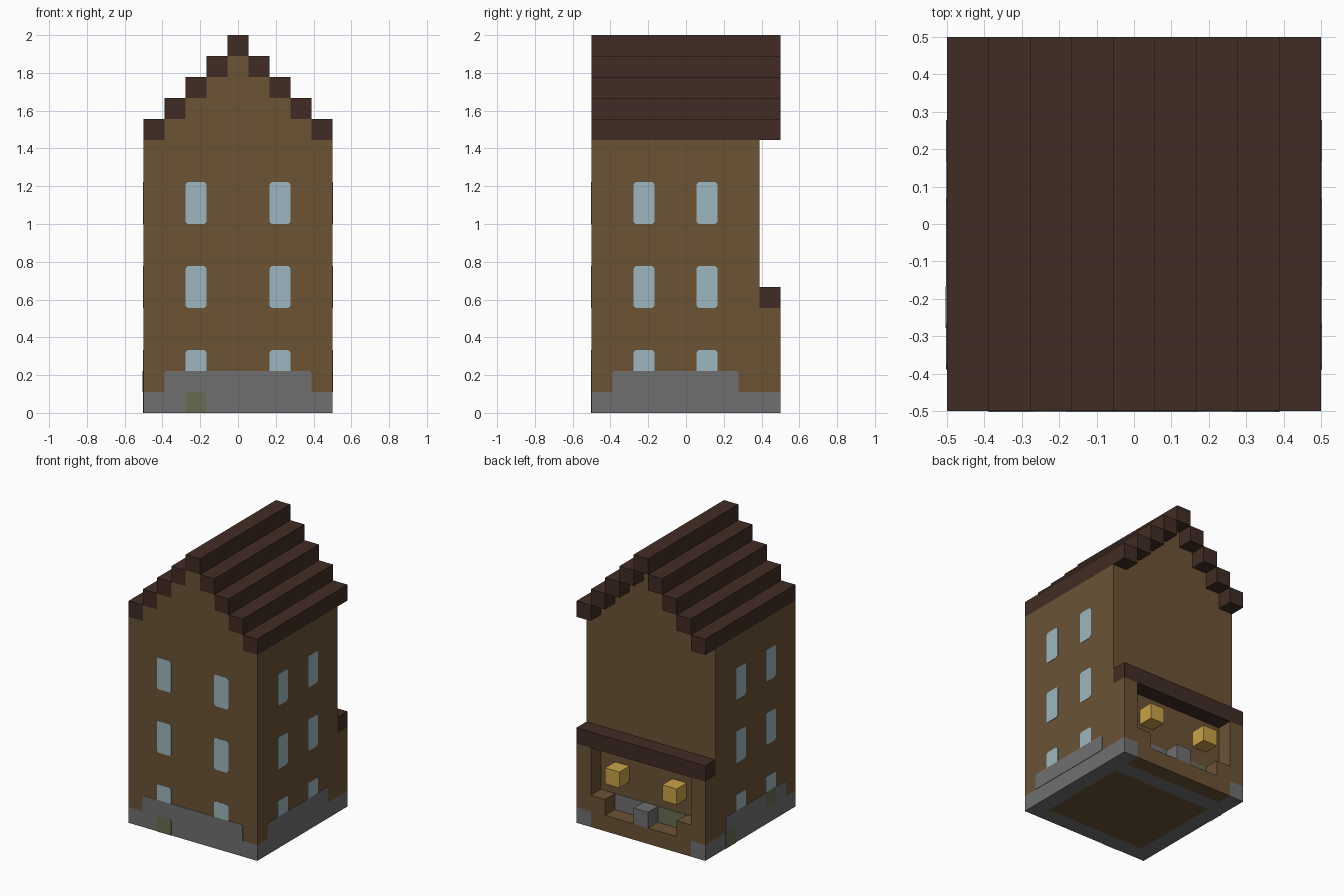
import bpy, bmesh
from mathutils import Vector

if "Cube" in bpy.data.objects:
    bpy.data.objects.remove(bpy.data.objects["Cube"], do_unlink=True)

U = 1 / 9          # one building block
HALF = 0.5
THICK = 0.003      # painted plates


def material(name, rgb):
    lin = [((c / 255 + 0.055) / 1.055) ** 2.4 for c in rgb] + [1]
    m = bpy.data.materials.new(name)
    m.use_nodes = True
    m.diffuse_color = lin
    m.node_tree.nodes["Principled BSDF"].inputs["Base Color"].default_value = lin
    return m


WALL = material("brown_wall", (107, 83, 53))
ROOF = material("dark_roof", (65, 44, 35))
STONE = material("grey_stone", (112, 112, 112))
MOSS = material("mossy_stone", (104, 107, 82))
GLASS = material("pale_glass", (157, 183, 191))
LAMP = material("yellow_lamp", (200, 163, 72))


def prism(name, points, depth, mat):
    """Extrude a closed outline along a vector."""
    bm = bmesh.new()
    face = bm.faces.new([bm.verts.new(p) for p in points])
    out = bmesh.ops.extrude_face_region(bm, geom=[face])
    verts = [g for g in out["geom"] if isinstance(g, bmesh.types.BMVert)]
    bmesh.ops.translate(bm, verts=verts, vec=depth)
    bmesh.ops.recalc_face_normals(bm, faces=bm.faces)
    mesh = bpy.data.meshes.new(name)
    bm.to_mesh(mesh)
    bm.free()
    mesh.materials.append(mat)
    obj = bpy.data.objects.new(name, mesh)
    bpy.context.collection.objects.link(obj)
    return obj


def box(name, cols, rows, levels, mat):
    """Box spanning block columns (x), rows (y) and levels (z)."""
    (a, b), (c, d), (e, f) = cols, rows, levels
    pts = [(a, c), (b, c), (b, d), (a, d)]
    base = [(x * U - HALF, y * U - HALF, e * U) for x, y in pts]
    return prism(name, base, Vector((0, 0, (f - e) * U)), mat)


def plate(name, side, span, levels, mat, cut=(0, 0)):
    """Thin painted plate; cut is the corner clip at the bottom and the top."""
    (a, b), (e, f), (lo, hi) = span, levels, cut
    outline = [(a, e + lo), (a + lo, e), (b - lo, e), (b, e + lo),
               (b, f - hi), (b - hi, f), (a + hi, f), (a, f - hi)]
    pts = []
    for s, z in outline:
        p = {"front": (s * U - HALF, -HALF, z * U),
             "right": (HALF, s * U - HALF, z * U),
             "left": (-HALF, s * U - HALF, z * U),
             "back": (s * U - HALF, HALF - U, z * U)}[side]
        if Vector(p) not in pts:
            pts.append(Vector(p))
    out = {"front": (0, -1, 0), "right": (1, 0, 0),
           "left": (-1, 0, 0), "back": (0, 1, 0)}[side]
    return prism(name, pts, Vector(out) * THICK, mat)


# Main walls with a stepped gable
profile = [(0, 1)]
for i in range(9):
    top = 13 + min(i, 8 - i)
    profile += [(i, top), (i + 1, top)]
profile.append((9, 1))
prism("main_walls", [(x * U - HALF, -HALF, z * U) for x, z in profile],
      Vector((0, 8 * U, 0)), WALL)

# Roof beams climbing to the ridge
for i in range(9):
    z = 13 + min(i, 8 - i)
    box(f"roof_beam_{i + 1}", (i, i + 1), (0, 9), (z, z + 1), ROOF)

# Foundation ring and floor
box("foundation_front", (0, 9), (0, 1), (0, 1), STONE)
box("foundation_back", (1, 8), (7, 8), (0, 1), STONE)
box("foundation_left", (8, 9), (1, 9), (0, 1), STONE)
box("foundation_right", (0, 1), (1, 9), (0, 1), STONE)
box("floor", (1, 8), (1, 7), (0, 1), WALL)

# Second stone course on each wall
plate("stone_course_front", "front", (1, 8), (1, 2), STONE, (0, 0.11))
for side in ("left", "right"):
    plate("stone_course_" + side, side, (1, 7), (1, 2), STONE, (0, 0.11))
plate("stone_course_back_a", "back", (4, 7), (1, 2), STONE)
plate("stone_course_back_b", "back", (2, 4), (1, 2), MOSS)

# Mossy stones
plate("mossy_stone_front", "front", (2, 3), (0, 1), MOSS, (0, 0.1))
plate("mossy_stone_low", "left", (6, 7), (0, 1), MOSS)
moss = plate("mossy_stone_high", "left", (2, 3), (1, 2), MOSS)
moss.location.x = -THICK / 2

# Windows: two columns, three storeys on three sides
for side, columns in (("front", (2, 6)), ("left", (2, 5)), ("right", (2, 5))):
    for c in columns:
        for low, high, clip in ((2, 3, 0), (5, 7, 0.11), (9, 11, 0.11)):
            plate(f"window_{side}_{c}_{low}", side, (c, c + 1), (low, high),
                  GLASS, (clip, 0.11))

# Shop front at the back: counter, pillars, ledge, goods and lamps
box("counter", (1, 8), (8, 9), (0, 1), WALL)
for c in (0, 8):
    box(f"pillar_{c}", (c, c + 1), (8, 9), (1, 5), WALL)
for c in (1, 7):
    box(f"counter_step_{c}", (c, c + 1), (8, 9), (1, 2), WALL)
for c in (2, 6):
    box(f"lamp_{c}", (c, c + 1), (8, 9), (3, 4), LAMP)
box("counter_stone", (4, 5), (8, 9), (1, 2), STONE)
box("shop_ledge", (0, 9), (8, 9), (5, 6), ROOF)
